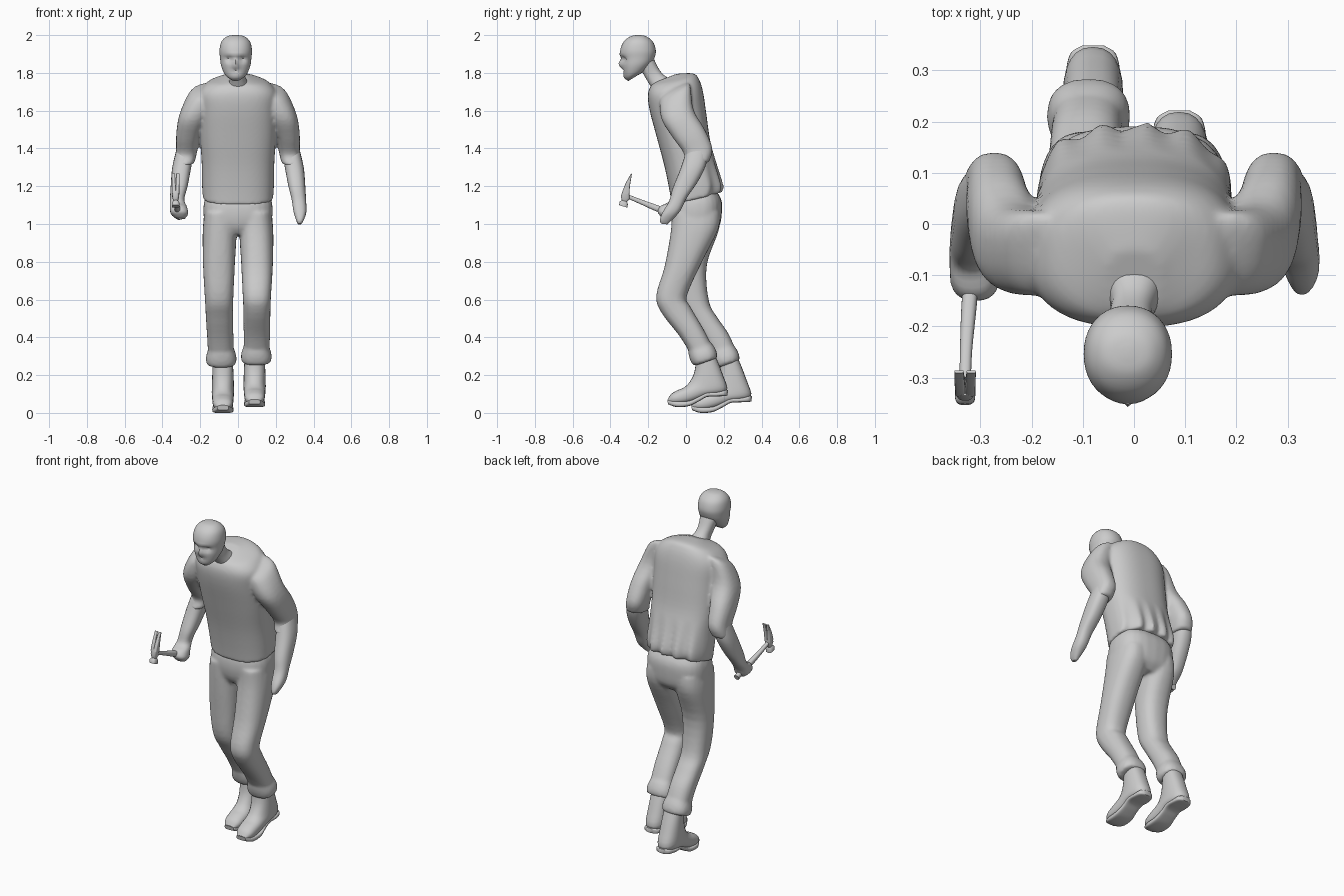
import bpy, bmesh, math

STEPS = 4


def spline(a, b, c, d, t):
    """Catmull-Rom blend of four rings."""
    return [0.5 * (2 * q + (r - p) * t + (2 * p - 5 * q + 4 * r - s) * t * t
                   + (3 * q - p - 3 * r + s) * t ** 3) for p, q, r, s in zip(a, b, c, d)]


def loft(bm, rings, e=2.4, dx=0, dy=0, dz=0, side=1, steps=STEPS, sides=24):
    """Skin over rings (x, half width, front y, front z, back y, back z)."""
    n, path = len(rings), []
    for i in range(n - 1):
        four = [rings[min(max(i + k, 0), n - 1)] for k in (-1, 0, 1, 2)]
        path += [spline(*four, s / steps) for s in range(steps)]
    path.append(rings[-1])
    power = lambda v: math.copysign(abs(v) ** (2 / e), v)
    loops = []
    for x, w, fy, fz, by, bz in path:
        row = []
        for k in range(sides):
            t = math.tau * k / sides
            c, s = power(math.cos(t)), power(math.sin(t))
            row.append(bm.verts.new((side * (x + w * s) + dx,
                                     (fy + by) / 2 + (by - fy) / 2 * c + dy,
                                     (fz + bz) / 2 + (bz - fz) / 2 * c + dz)))
        loops.append(row)
    for r0, r1 in zip(loops, loops[1:]):
        for k in range(sides):
            j = (k + 1) % sides
            bm.faces.new((r0[k], r0[j], r1[j], r1[k]))
    bm.faces.new(loops[0])
    bm.faces.new(loops[-1])


def finish(name, bm, voxel=0):
    bmesh.ops.recalc_face_normals(bm, faces=bm.faces[:])
    mesh = bpy.data.meshes.new(name)
    bm.to_mesh(mesh)
    bm.free()
    ob = bpy.data.objects.new(name, mesh)
    bpy.context.collection.objects.link(ob)
    bpy.ops.object.select_all(action='DESELECT')
    ob.select_set(True)
    bpy.context.view_layer.objects.active = ob
    if voxel:  # fuse overlapping lofts into one cloth surface
        mod = ob.modifiers.new("fuse", 'REMESH')
        mod.mode, mod.voxel_size, mod.use_smooth_shade = 'VOXEL', voxel, True
        mod = ob.modifiers.new("relax", 'SMOOTH')
        mod.factor, mod.iterations = 0.5, 5
    else:
        bpy.ops.object.shade_smooth_by_angle(angle=math.radians(50))
    return ob


# Sweater: leaning torso and two sleeves
bm = bmesh.new()
loft(bm, [(0, .185, -.075, 1.10, .185, 1.165), (0, .19, -.09, 1.19, .192, 1.21),
          (0, .192, -.115, 1.31, .158, 1.33), (0, .2, -.155, 1.46, .128, 1.44),
          (0, .205, -.192, 1.6, .108, 1.58), (0, .205, -.202, 1.68, .09, 1.70),
          (0, .165, -.19, 1.725, .068, 1.768), (0, .10, -.172, 1.745, .038, 1.797),
          (0, .055, -.165, 1.75, -.05, 1.795)], e=2.5, sides=72)
for v in bm.verts:  # gathered folds low on the back
    if v.co.y > .06 and v.co.z < 1.38:
        v.co.y += .012 * (math.sin(v.co.x * 75) - .3) * (1.38 - v.co.z) / .2
for side in (1, -1):
    loft(bm, [(.14, .06, -.125, 1.69, .01, 1.75), (.19, .068, -.14, 1.645, .025, 1.725),
              (.237, .073, -.128, 1.55, .04, 1.605), (.263, .064, -.065, 1.45, .10, 1.50),
              (.272, .056, -.01, 1.37, .14, 1.40), (.284, .054, -.022, 1.32, .125, 1.335),
              (.286, .045, -.02, 1.31, .115, 1.325)], side=side)
finish("sweater", bm, .009)

# Trousers: pelvis, bent legs and rolled cuffs
bm = bmesh.new()
loft(bm, [(0, .15, -.03, 1.19, .15, 1.19), (0, .178, -.07, 1.12, .187, 1.13),
          (0, .183, -.078, 1.05, .19, 1.06), (0, .172, -.066, .985, .178, .99),
          (0, .14, -.04, .945, .14, .945)], e=2.6)
near = [(.095, .083, -.075, 1.06, .18, 1.06), (.097, .09, -.082, .95, .17, .97),
        (.101, .084, -.115, .77, .085, .80), (.1, .075, -.158, .62, .005, .62),
        (.1, .072, -.13, .53, .025, .56), (.1, .070, -.03, .40, .095, .44),
        (.098, .068, .03, .30, .145, .34)]
far = [(.095, .083, -.075, 1.06, .18, 1.06), (.097, .09, -.07, .95, .175, .97),
       (.101, .084, -.055, .77, .11, .78), (.1, .075, -.035, .60, .122, .59),
       (.098, .072, .02, .50, .17, .50), (.094, .070, .09, .39, .225, .42),
       (.09, .068, .145, .29, .265, .33)]
cuff = [(.097, .07, .01, .325, .14, .365), (.097, .081, .02, .285, .16, .33),
        (.097, .078, .035, .255, .166, .295), (.097, .065, .05, .25, .15, .285)]
loft(bm, near)
loft(bm, far, side=-1)
loft(bm, cuff)
loft(bm, cuff, side=-1, dx=.008, dy=.118, dz=-.012)
finish("trousers", bm, .010)

# Boots with soles, toes pointing down
upper = [(0, .052, .055, .31, .145, .33), (0, .057, .045, .22, .192, .21),
         (0, .059, .02, .165, .216, .115), (0, .057, -.01, .135, .12, .09),
         (0, .055, -.045, .12, .025, .055), (0, .049, -.078, .1, -.045, .045),
         (0, .03, -.097, .072, -.085, .05)]
sole = [(0, .022, .222, .12, .22, .092), (0, .045, .205, .12, .205, .089),
        (0, .054, .16, .11, .16, .087), (0, .052, .11, .11, .11, .084),
        (0, .05, .07, .09, .07, .062), (0, .056, .02, .065, .015, .036),
        (0, .053, -.05, .062, -.05, .031), (0, .03, -.099, .07, -.095, .046)]
for name, x, y, z in (("boot_left", .088, 0, 0), ("boot_right", -.08, .127, -.031)):
    bm = bmesh.new()
    loft(bm, upper, dx=x, dy=y, dz=z)
    loft(bm, sole, e=4, dx=x, dy=y, dz=z)
    finish(name, bm)

# Forearms, open left hand, right fist
fore = [(.28, .047, .0, 1.38, .12, 1.40), (.298, .05, -.03, 1.29, .105, 1.31),
        (.311, .045, -.07, 1.19, .06, 1.22), (.322, .038, -.09, 1.12, .005, 1.14)]
bm = bmesh.new()
loft(bm, fore + [(.328, .034, -.125, 1.06, -.03, 1.07), (.328, .021, -.138, 1.02, -.07, 1.025),
                 (.326, .01, -.132, 1.002, -.10, .998)])
finish("left_forearm_and_hand", bm)
bm = bmesh.new()
loft(bm, fore + [(.315, .045, -.135, 1.095, -.04, 1.085), (.31, .046, -.15, 1.065, -.06, 1.045),
                 (.305, .025, -.13, 1.035, -.08, 1.025)], side=-1)
finish("right_forearm_and_fist", bm)

# Head with sculpted face, and neck
bm = bmesh.new()
loft(bm, [(0, .03, -.305, 1.757, -.25, 1.79), (0, .058, -.325, 1.776, -.215, 1.815),
          (0, .077, -.337, 1.825, -.182, 1.85), (0, .083, -.342, 1.875, -.165, 1.885),
          (0, .086, -.348, 1.92, -.16, 1.92), (0, .076, -.33, 1.965, -.175, 1.965),
          (0, .047, -.295, 1.993, -.21, 1.993), (0, .01, -.26, 2.0, -.24, 2.0)],
     e=2.15, dx=-.012, sides=40)
bumps = [(-.047, 1.872, .02, .013, .018), (.023, 1.872, .02, .013, .018),
         (-.012, 1.848, .014, .022, -.018), (-.012, 1.812, .025, .006, .007),
         (-.012, 1.778, .025, .012, -.004), (-.012, 1.898, .05, .01, -.006)]
for v in bm.verts:
    if v.co.y < -.25:
        v.co.y += sum(d * math.exp(-((v.co.x - x) / sx) ** 2 - ((v.co.z - z) / sz) ** 2)
                      for x, z, sx, sz, d in bumps)
finish("head", bm)
bm = bmesh.new()
loft(bm, [(-.01, .05, -.245, 1.83, -.168, 1.87), (-.006, .042, -.218, 1.78, -.14, 1.815),
          (0, .047, -.188, 1.73, -.105, 1.78), (0, .08, -.15, 1.66, -.03, 1.74)])
finish("neck", bm)

# Claw hammer in the right hand
bm = bmesh.new()
loft(bm, [(-.33, .011, -.31, 1.158, -.317, 1.138), (-.328, .012, -.24, 1.131, -.248, 1.108),
          (-.322, .015, -.15, 1.099, -.162, 1.069), (-.315, .014, -.06, 1.065, -.072, 1.035),
          (-.313, .015, -.028, 1.052, -.04, 1.022)])
finish("hammer_handle", bm)
bm = bmesh.new()
loft(bm, [(0, .02, -.354, 1.1, -.31, 1.086), (0, .02, -.352, 1.118, -.308, 1.105),
          (0, .012, -.34, 1.126, -.312, 1.118), (0, .018, -.345, 1.148, -.297, 1.133),
          (0, .019, -.335, 1.178, -.3, 1.168)], e=3, dx=-.33, steps=1)
for side in (1, -1):  # split claw
    loft(bm, [(.009, .011, -.338, 1.165, -.3, 1.155), (.0105, .010, -.321, 1.212, -.296, 1.205),
              (.012, .009, -.291, 1.267, -.286, 1.265)], e=4, side=side, dx=-.33)
finish("hammer_head", bm)
